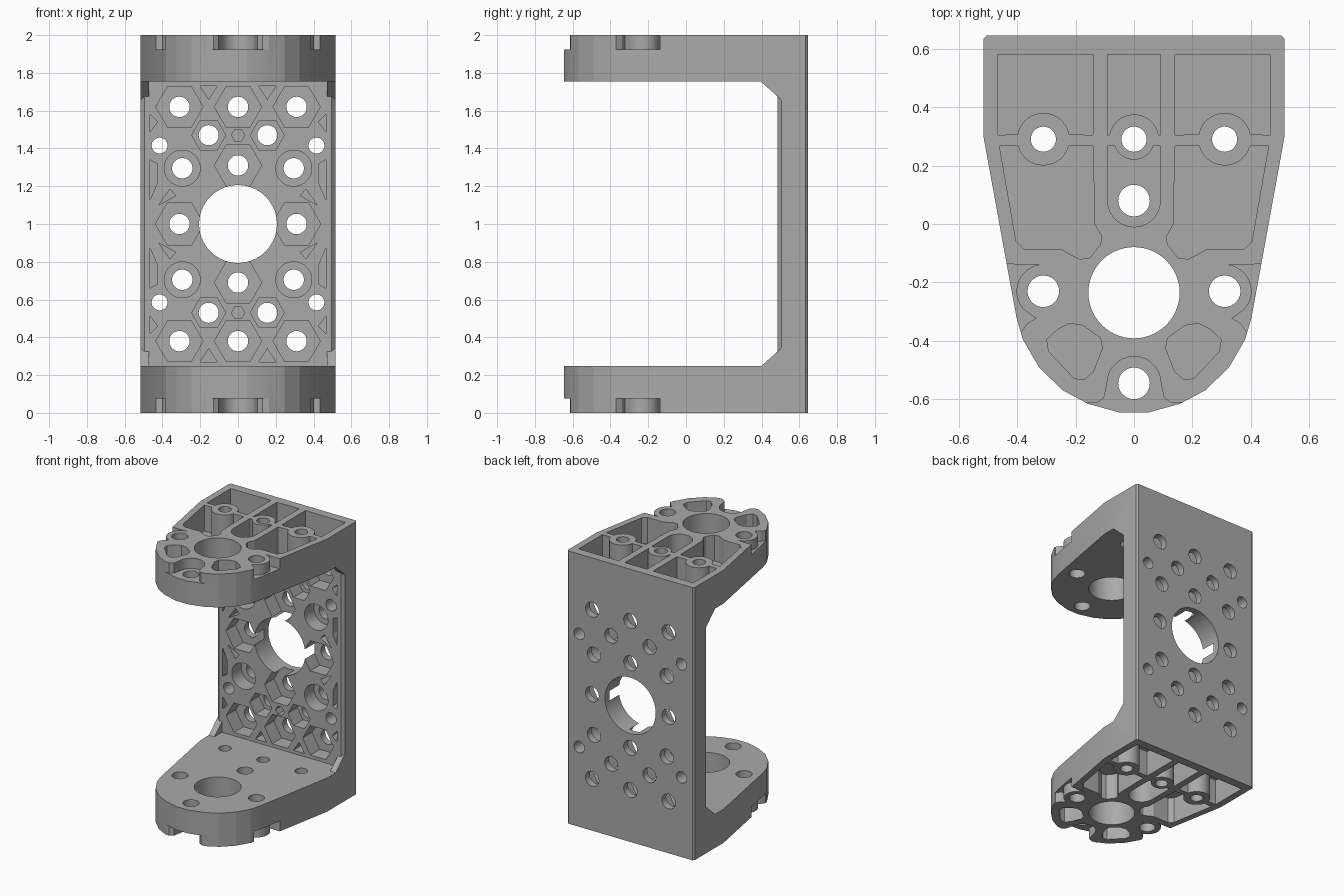
import bpy, bmesh
from math import sin, cos, radians

old = bpy.data.objects.get("Cube")
if old:
    bpy.data.objects.remove(old, do_unlink=True)

grey = bpy.data.materials.new("plain grey")
grey.use_nodes = True
grey.diffuse_color = (0.4, 0.4, 0.4, 1)
grey.node_tree.nodes["Principled BSDF"].inputs["Base Color"].default_value = (0.4, 0.4, 0.4, 1)


def arc(cx, cy, r, a0, a1, n=14):
    return [(cx + r * cos(radians(a0 + (a1 - a0) * i / n)),
             cy + r * sin(radians(a0 + (a1 - a0) * i / n))) for i in range(n + 1)]


def circle(cx, cy, r, n=40):
    return arc(cx, cy, r, 0, 360, n)[:-1]


def hexagon(cx, cy, r):
    return circle(cx, cy, r, 6)


def flip(pts):
    return [(-u, v) for u, v in pts]


def both(shapes):
    return shapes + [flip(s) for s in shapes]


def prism(bm, pts, lo, hi, axis):
    """Extrude a flat outline along one axis."""
    place = {"x": lambda u, v, w: (w, u, v),
             "y": lambda u, v, w: (u, w, v),
             "z": lambda u, v, w: (u, v, w)}[axis]
    a = [bm.verts.new(place(u, v, lo)) for u, v in pts]
    b = [bm.verts.new(place(u, v, hi)) for u, v in pts]
    bm.faces.new(a)
    bm.faces.new(b[::-1])
    for i in range(len(a)):
        j = (i + 1) % len(a)
        bm.faces.new((a[i], b[i], b[j], a[j]))


def flange_prisms(bm, shapes, lo, hi):
    """Vertical prisms in the upper flange, repeated in the lower one."""
    for s in shapes:
        prism(bm, s, lo, hi, "z")
        prism(bm, s, 2 - hi, 2 - lo, "z")


def wall_prisms(bm, shapes, lo, hi):
    """Prisms through the wall, repeated below mid height."""
    for s in shapes:
        prism(bm, s, lo, hi, "y")
        if abs(sum(v for u, v in s) / len(s) - 1) > 0.01:
            prism(bm, [(u, 2 - v) for u, v in s], lo, hi, "y")


def finish(bm, name):
    bmesh.ops.recalc_face_normals(bm, faces=bm.faces)
    me = bpy.data.meshes.new(name)
    bm.to_mesh(me)
    bm.free()
    me.materials.append(grey)
    ob = bpy.data.objects.new(name, me)
    bpy.context.collection.objects.link(ob)
    return ob


# Full-height block with the rounded flange outline
half = [(0.048, -0.645), (0.157, -0.615), (0.245, -0.568), (0.325, -0.49), (0.38, -0.395),
        (0.402, -0.32), (0.515, 0.3), (0.515, 0.633), (0.503, 0.645)]
bm = bmesh.new()
prism(bm, half + flip(half)[::-1], 0, 2, "z")
bracket = finish(bm, "bracket")

# Opening between the flanges, leaving a wall with bevelled front edges
bm = bmesh.new()
side = [(0.7, -0.8), (0.7, 0.505), (0.515, 0.505), (0.495, 0.485)]
prism(bm, side + flip(side)[::-1], 0.247, 1.755, "z")
opening = finish(bm, "opening_cutter")

# Corner gussets
bm = bmesh.new()
gus = [(0.395, 1.755), (0.395, 1.77), (0.53, 1.77), (0.53, 1.655), (0.507, 1.655)]
for x in (-0.515, 0.47):
    prism(bm, gus, x, x + 0.045, "x")
    prism(bm, [(u, 2 - v) for u, v in gus], x, x + 0.045, "x")
gussets = finish(bm, "corner_gussets")

# Deep flange pockets around the bosses
bm = bmesh.new()
back_pocket = [(0.465, 0.58), (0.14, 0.58), (0.14, 0.305)] + arc(0.31, 0.29, 0.09, 170, 10) + [(0.465, 0.305)]
side_pocket = ([(0.14, 0.266)] + arc(0.31, 0.29, 0.09, 195, 345)
               + [(0.46, 0.266), (0.403, -0.06), (0.375, -0.088), (0.245, -0.088), (0.215, -0.105),
                  (0.185, -0.12), (0.15, -0.115), (0.115, -0.07), (0.11, -0.045), (0.135, 0.0)])
kidney = [(0.26, -0.36), (0.22, -0.34), (0.175, -0.347), (0.115, -0.39), (0.108, -0.425), (0.14, -0.505),
          (0.17, -0.532), (0.205, -0.528), (0.292, -0.435), (0.298, -0.395)]
mid_back = [(0.09, 0.58), (-0.09, 0.58), (-0.09, 0.305)] + arc(0, 0.29, 0.085, 170, 10) + [(0.09, 0.305)]
mid_slot = arc(0, 0.08, 0.09, 180, 360) + [(0.09, 0.266)] + arc(0, 0.29, 0.07, 340, 200) + [(-0.09, 0.266)]
flange_prisms(bm, both([back_pocket, side_pocket, kidney]) + [mid_back, mid_slot], 1.81, 2.1)

# Shallow recesses opening at the rim
side_recess = ([(0.6, -0.137)] + arc(0.31, -0.23, 0.092, 90, -45)
               + [(0.335, -0.322), (0.365, -0.34), (0.385, -0.37), (0.6, -0.37)])
tip_recess = (arc(0, -0.545, 0.092, 180, 0)
              + [(0.103, -0.595), (0.13, -0.613), (0.165, -0.611), (0.165, -0.7)])
tip_recess += [(-0.165, -0.7), (-0.165, -0.611), (-0.13, -0.613), (-0.103, -0.595)]
flange_prisms(bm, both([side_recess]) + [tip_recess], 1.925, 2.1)

# Honeycomb, cup and triangular pockets on the wall front
cells = [hexagon(0.31, 1.62, 0.125), hexagon(0.155, 1.47, 0.09), hexagon(0.31, 1, 0.128),
         circle(0.295, 1.295, 0.095),
         [(0.11, 1.73), (0.2, 1.73), (0.155, 1.66)],
         [(0.465, 1.58), (0.425, 1.54), (0.465, 1.49)],
         [(0.465, 1.34), (0.43, 1.32), (0.43, 1.21), (0.465, 1.13)],
         [(0.36, 1.185), (0.42, 1.1), (0.33, 1.15)]]
centre_cells = [hexagon(0, 1.62, 0.125), hexagon(0, 1.31, 0.125), hexagon(0, 1.47, 0.035)]
wall_prisms(bm, both(cells) + centre_cells, 0.44, 0.595)
pockets = finish(bm, "pocket_cutter")

# Through holes
bm = bmesh.new()
flange_prisms(bm, both([circle(0.31, 0.29, 0.043), circle(0.31, -0.23, 0.054)])
              + [circle(0, 0.29, 0.043), circle(0, 0.08, 0.054), circle(0, -0.545, 0.054),
                 circle(0, -0.235, 0.156, 56)], 1.7, 2.1)
wall_prisms(bm, both([circle(0.31, 1.62, 0.054), circle(0.155, 1.47, 0.053), circle(0.415, 1.415, 0.042),
                      circle(0.295, 1.295, 0.054), circle(0.31, 1, 0.054)])
            + [circle(0, 1.62, 0.054), circle(0, 1.31, 0.054), circle(0, 1, 0.206, 56)], 0.4, 0.75)
holes = finish(bm, "hole_cutter")

# Combine everything into one solid
tools = [(opening, "DIFFERENCE"), (gussets, "UNION"), (pockets, "DIFFERENCE"), (holes, "DIFFERENCE")]
for tool, op in tools:
    mod = bracket.modifiers.new(tool.name, "BOOLEAN")
    mod.object, mod.operation, mod.solver = tool, op, "EXACT"
    tool.hide_render = True
bpy.context.view_layer.update()
solid = bpy.data.meshes.new_from_object(bracket.evaluated_get(bpy.context.evaluated_depsgraph_get()))
bracket.modifiers.clear()
bracket.data = solid
for tool, op in tools:
    bpy.data.objects.remove(tool, do_unlink=True)

for ob in bpy.context.selected_objects:
    ob.select_set(False)
bracket.select_set(True)
bpy.context.view_layer.objects.active = bracket
bpy.ops.object.shade_smooth_by_angle(angle=radians(13))
